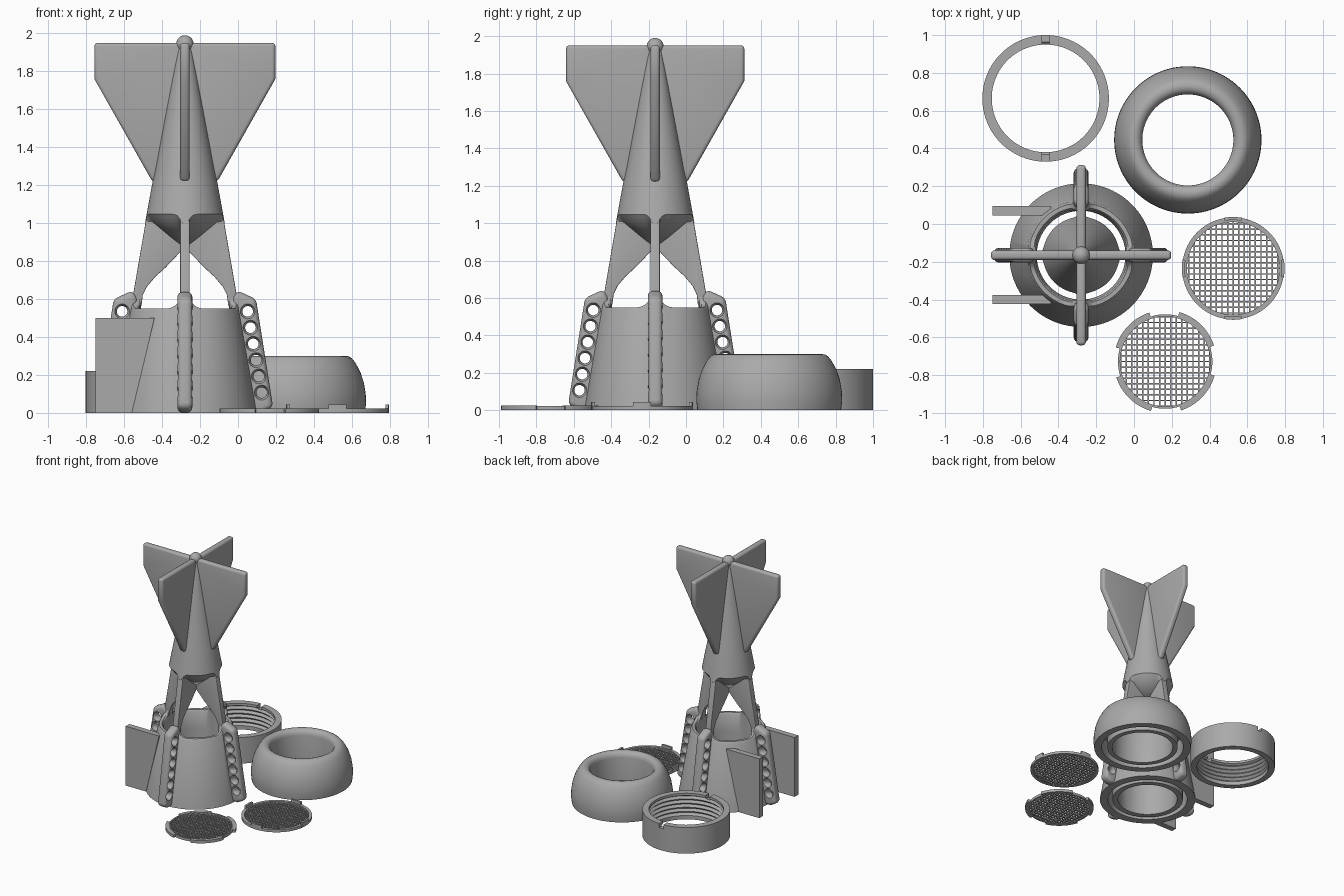
import bpy, bmesh, math
from mathutils import Matrix, Vector

cube = bpy.data.objects.get("Cube")
if cube:
    bpy.data.objects.remove(cube, do_unlink=True)

grey = bpy.data.materials.new("plain_grey")
grey.use_nodes = True
GREY = (0.4, 0.4, 0.4, 1)
grey.diffuse_color = GREY
grey.node_tree.nodes["Principled BSDF"].inputs["Base Color"].default_value = GREY

TAU = 2 * math.pi
BODY = (-0.28, -0.165, 0)
parts = []


def finish(name, bm, loc, turn=0, helper=False):
    bmesh.ops.recalc_face_normals(bm, faces=bm.faces)
    mesh = bpy.data.meshes.new(name)
    bm.to_mesh(mesh)
    bm.free()
    mesh.materials.append(grey)
    obj = bpy.data.objects.new(name, mesh)
    bpy.context.collection.objects.link(obj)
    obj.location = loc
    obj.rotation_euler.z = turn
    if helper:
        obj.hide_render = True
    else:
        parts.append(obj)
    return obj


def revolve(bm, profile, start=0, end=TAU, n=96):
    """Spin a closed (r, z) outline; the outline may depend on the angle."""
    full = end - start > TAU - 0.01
    rows = []
    for i in range(n if full else n + 1):
        a = start + (end - start) * i / n
        pts = profile(a) if callable(profile) else profile
        rows.append([bm.verts.new((r * math.cos(a), r * math.sin(a), z)) for r, z in pts])
    for i in range(n):
        a, b = rows[i], rows[(i + 1) % len(rows)]
        for j in range(len(a)):
            k = (j + 1) % len(a)
            bm.faces.new((a[j], b[j], b[k], a[k]))
    if not full:
        bm.faces.new(rows[0])
        bm.faces.new(rows[-1])


def lathe(name, profile, loc):
    bm = bmesh.new()
    revolve(bm, profile)
    bmesh.ops.remove_doubles(bm, verts=bm.verts, dist=1e-5)
    return finish(name, bm, loc)


def box(bm, size, center):
    mat = Matrix.Translation(center) @ Matrix.Diagonal((*size, 1))
    bmesh.ops.create_cube(bm, size=1, matrix=mat)


def plate(name, outline, thick, loc, turn=0, bevel=0):
    """Upright slab: outline in (x, z), thickness along y."""
    bm = bmesh.new()
    face = bm.faces.new([bm.verts.new((x, -thick / 2, z)) for x, z in outline])
    ext = bmesh.ops.extrude_face_region(bm, geom=[face])
    verts = [v for v in ext["geom"] if isinstance(v, bmesh.types.BMVert)]
    bmesh.ops.translate(bm, verts=verts, vec=(0, thick, 0))
    obj = finish(name, bm, loc, turn)
    if bevel:
        mod = obj.modifiers.new("round", "BEVEL")
        mod.width, mod.segments, mod.limit_method = bevel, 4, "ANGLE"
    return obj


def cut(obj, cutter):
    mod = obj.modifiers.new("cut", "BOOLEAN")
    mod.operation, mod.solver, mod.object = "DIFFERENCE", "EXACT", cutter


def cone(z):
    return 0.38 - 0.172 * z


def fillet(angle, size, radius):
    """Height of the fillet that runs into the nearest of the four struts."""
    off = abs((angle + math.pi / 4) % (math.pi / 2) - math.pi / 4)
    d = min(max(off * radius - 0.02, 0), size)
    return size - math.sqrt(size * size - (size - d) ** 2)


# lower cup with a scalloped rim and a threaded-socket groove underneath
def cup(a):
    t = 0.55 + fillet(a, 0.08, 0.28)
    return [(0.38, 0), (cone(t - 0.015), t - 0.015), (cone(t) - 0.008, t), (cone(t) - 0.03, t),
            (cone(t) - 0.04, t - 0.015), (0.235, 0.4), (0.235, 0), (0.28, 0), (0.28, 0.17),
            (0.315, 0.17), (0.315, 0)]


lathe("lower_cup", cup, BODY)


# upper cone with an inverted cone underneath
def collar(a):
    b = 1.035 - fillet(a, 0.045, 0.2)
    return [(0, 0.86), (0.17, 1.005), (cone(b) - 0.012, b - 0.004), (cone(b), b + 0.012),
            (cone(1.22), 1.22), (0.155, 1.29), (0.035, 1.945), (0, 1.945)]


lathe("upper_cone", collar, BODY)

bm = bmesh.new()
bmesh.ops.create_uvsphere(bm, u_segments=32, v_segments=16, radius=0.046)
finish("tip_ball", bm, (BODY[0], BODY[1], 1.944))

# hole cutters for the side ribs
bm = bmesh.new()
for i in range(6):
    z = 0.107 + 0.0856 * i
    flare = [(0, -0.05), (0.045, -0.05), (0.028, -0.018), (0.028, 0.018), (0.045, 0.05), (0, 0.05)]
    hole = bmesh.new()
    revolve(hole, flare, n=24)
    bmesh.ops.remove_doubles(hole, verts=hole.verts, dist=1e-5)
    bmesh.ops.transform(hole, verts=hole.verts, matrix=Matrix.Translation((cone(z) + 0.043, 0, z))
                        @ Matrix.Rotation(math.pi / 2, 4, "X"))
    tmp = bpy.data.meshes.new("hole_tmp")
    hole.to_mesh(tmp)
    hole.free()
    bm.from_mesh(tmp)
    bpy.data.meshes.remove(tmp)
hole_mesh = finish("rib_hole_cutter", bm, BODY, helper=True)
cutters = [hole_mesh]

# four tail fins, struts and perforated ribs
fin = [(0, 1.3), (0.14, 1.22), (0.172, 1.22), (0.477, 1.76), (0.477, 1.95), (0, 1.95)]
strut = [(cone(0.5), 0.5), (cone(1.1), 1.1), (0, 1.1), (0, 0.87), (0.025, 0.847), (0.1, 0.768),
         (0.157, 0.716), (0.2, 0.665), (0.222, 0.62), (0.228, 0.57), (0.25, 0.5)]
rib = [(cone(0) - 0.03, 0.002), (0.41, 0.002), (0.465, 0.03), (0.375, 0.6), (0.275, 0.645),
       (cone(0.6) - 0.03, 0.6)]
for i, side in enumerate(("left", "back", "right", "front")):
    turn = i * math.pi / 2
    plate(side + "_tail_fin", fin, 0.05, BODY, turn, 0.018)
    plate(side + "_strut", strut, 0.05, BODY, turn, 0.006)
    ribbed = plate(side + "_rib", rib, 0.078, BODY, turn, 0.026)
    if i:
        copy = bpy.data.objects.new("rib_hole_cutter_" + side, hole_mesh.data)
        bpy.context.collection.objects.link(copy)
        copy.location, copy.rotation_euler.z, copy.hide_render = BODY, turn, True
        cutters.append(copy)
    cut(ribbed, cutters[-1])

# two flat side boards that run into the cup
board = [(-0.75, 0), (-0.56, 0), (-0.44, 0.5), (-0.75, 0.5)]
for name, y in (("front_board", -0.4), ("back_board", 0.07)):
    plate(name, board, 0.048, (0, y, 0))

# threaded ring with two notches
thread = [(0.285 if k % 2 else 0.303, 0.19 - 0.0175 * k) for k in range(10)]
ring = lathe("threaded_ring", [(0.335, 0), (0.335, 0.22), (0.285, 0.22), (0.285, 0.2)]
             + thread + [(0.285, 0)], (-0.468, 0.665, 0))
bm = bmesh.new()
box(bm, (0.04, 0.8, 0.08), (0, 0, 0.225))
notch = finish("ring_notch_cutter", bm, ring.location, helper=True)
cut(ring, notch)
cutters.append(notch)

# rounded nose ring
lathe("nose_ring", [(0.384, 0), (0.39, 0.05), (0.388, 0.1), (0.378, 0.16), (0.36, 0.215),
                    (0.335, 0.262), (0.315, 0.288), (0.298, 0.298), (0.28, 0.3), (0.262, 0.295),
                    (0.247, 0.28), (0.241, 0.255), (0.241, 0), (0.28, 0), (0.28, 0.15),
                    (0.325, 0.15), (0.325, 0)], (0.285, 0.445, 0))


# mesh screens with locking tabs
def screen(name, loc, outer, inner, tab, tab_start, tab_sweep):
    bm = bmesh.new()
    revolve(bm, [(outer, 0), (outer, 0.022), (inner, 0.022), (inner, 0)])
    for i in range(-8, 9):
        d = i * 0.0295
        chord = 2 * math.sqrt((inner + 0.003) ** 2 - d * d)
        box(bm, (0.0075, chord, 0.012), (d, 0, 0.007))
        box(bm, (chord, 0.0075, 0.012), (0, d, 0.007))
    for q in range(4):
        a = math.radians(tab_start + 90 * q)
        revolve(bm, tab, a, a + math.radians(tab_sweep), 16)
    finish(name, bm, loc)


screen("round_screen", (0.525, -0.235, 0), 0.27, 0.245,
       [(0.256, 0.002), (0.272, 0.002), (0.272, 0.045), (0.256, 0.045)], -10, 20)
screen("tabbed_screen", (0.165, -0.728, 0), 0.25, 0.238,
       [(0.245, 0), (0.272, 0), (0.272, 0.024), (0.245, 0.024)], 18, 56)

# bake the modifiers, remove the cutters, shade
bpy.ops.object.select_all(action="DESELECT")
for obj in parts:
    obj.select_set(True)
bpy.context.view_layer.objects.active = parts[0]
bpy.ops.object.convert(target="MESH")
for obj in cutters:
    bpy.data.objects.remove(obj, do_unlink=True)
bpy.ops.object.shade_smooth_by_angle(angle=math.radians(32))
